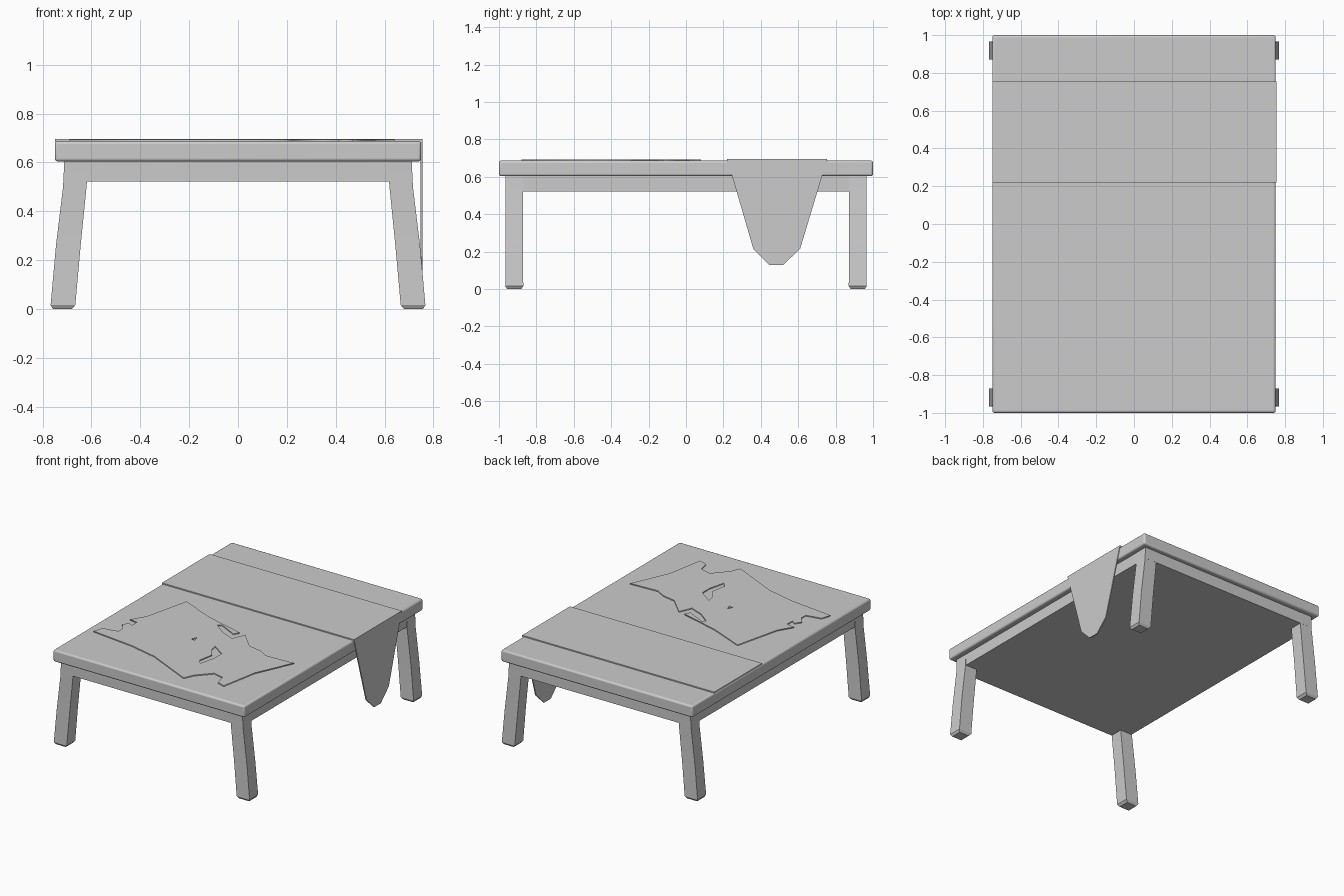
import bpy
import bmesh
import math

cube = bpy.data.objects.get("Cube")
if cube:
    bpy.data.objects.remove(cube, do_unlink=True)

grey = bpy.data.materials.new("plain_grey")
grey.use_nodes = True
COLOUR = (0.6, 0.6, 0.6, 1)
grey.diffuse_color = COLOUR
grey.node_tree.nodes["Principled BSDF"].inputs["Base Color"].default_value = COLOUR


def add_object(name, data):
    obj = bpy.data.objects.new(name, data)
    bpy.context.collection.objects.link(obj)
    data.materials.append(grey)
    return obj


def loft(name, rings):
    """Join equal-length rings of points into a closed solid."""
    bm = bmesh.new()
    loops = [[bm.verts.new(p) for p in ring] for ring in rings]
    count = len(loops[0])
    for low, high in zip(loops, loops[1:]):
        for i in range(count):
            j = (i + 1) % count
            bm.faces.new((low[i], low[j], high[j], high[i]))
    bm.faces.new(loops[0])
    bm.faces.new(loops[-1])
    bmesh.ops.recalc_face_normals(bm, faces=bm.faces)
    mesh = bpy.data.meshes.new(name)
    bm.to_mesh(mesh)
    bm.free()
    return add_object(name, mesh)


def rectangle(x0, x1, y0, y1, z):
    return [(x0, y0, z), (x1, y0, z), (x1, y1, z), (x0, y1, z)]


def box(name, x0, x1, y0, y1, z0, z1):
    return loft(name, [rectangle(x0, x1, y0, y1, z) for z in (z0, z1)])


def smooth(obj, degrees):
    bpy.ops.object.select_all(action="DESELECT")
    bpy.context.view_layer.objects.active = obj
    obj.select_set(True)
    bpy.ops.object.shade_smooth_by_angle(angle=math.radians(degrees))


# Table top with softened edges, over a solid apron
TOP = 0.687
table_top = box("table_top", -0.75, 0.75, -1, 1, 0.604, TOP)
bevel = table_top.modifiers.new("soft_edges", "BEVEL")
bevel.width = 0.012
bevel.segments = 3
smooth(table_top, 40)
box("apron", -0.71, 0.71, -0.965, 0.965, 0.522, 0.61)

# Splayed, slightly curved legs: height, inner x, outer x, y inset
LEG = [
    (0, 0.68, 0.757, 0.01),
    (0.016, 0.666, 0.767, 0),
    (0.26, 0.644, 0.745, 0.002),
    (0.5, 0.62, 0.716, 0.002),
    (0.605, 0.612, 0.711, 0),
]
for side, sx in (("left", 1), ("right", -1)):
    for end, sy in (("front", -1), ("back", 1)):
        rings = [rectangle(sx * a, sx * b, sy * (0.87 + d), sy * (0.966 - d), z)
                 for z, a, b, d in LEG]
        smooth(loft(f"{end}_{side}_leg", rings), 25)

# Cloth runner across the top, hanging over one side
box("cloth_runner", -0.75, 0.755, 0.22, 0.755, TOP - 0.004, 0.695)
DRAPE = [(0.22, 0.695), (0.36, 0.215), (0.445, 0.13),
         (0.52, 0.13), (0.61, 0.215), (0.755, 0.695)]
loft("cloth_drape", [[(x, y, z) for y, z in DRAPE] for x in (0.747, 0.755)])

# Torn paper sheet with two holes
OUTLINE = [
    (-.46, .08), (-.2, -.03), (.09, -.11), (.07, -.15), (-.07, -.08),
    (-.09, -.1), (0, -.17), (.1, -.21), (.14, -.12), (.26, -.24),
    (.36, -.26), (.43, -.3), (.64, -.29), (.52, -.56), (.47, -.83),
    (.41, -.81), (.39, -.73), (.31, -.71), (.22, -.81), (.19, -.88),
    (-.15, -.72), (-.36, -.67), (-.69, -.63), (-.67, -.56), (-.56, -.54),
    (-.56, -.49), (-.6, -.44), (-.57, -.4), (-.54, -.42), (-.54, -.36),
    (-.6, -.35), (-.54, -.25),
]
SMALL_HOLE = [(-.11, -.37), (-.09, -.33), (-.08, -.37)]
LONG_HOLE = [(.08, -.37), (.18, -.44), (.18, -.52), (.15, -.64),
             (.12, -.6), (.14, -.49), (.09, -.42)]
curve = bpy.data.curves.new("torn_sheet", "CURVE")
curve.dimensions = "2D"
curve.fill_mode = "BOTH"
curve.extrude = 0.004
for path in (OUTLINE, SMALL_HOLE, LONG_HOLE):
    spline = curve.splines.new("POLY")
    spline.points.add(len(path) - 1)
    spline.use_cyclic_u = True
    for point, (x, y) in zip(spline.points, path):
        point.co = (x, y, 0, 1)
sheet = add_object("torn_sheet", curve)
sheet.location.z = TOP + 0.003
bpy.ops.object.select_all(action="DESELECT")
bpy.context.view_layer.objects.active = sheet
sheet.select_set(True)
bpy.ops.object.convert(target="MESH")
